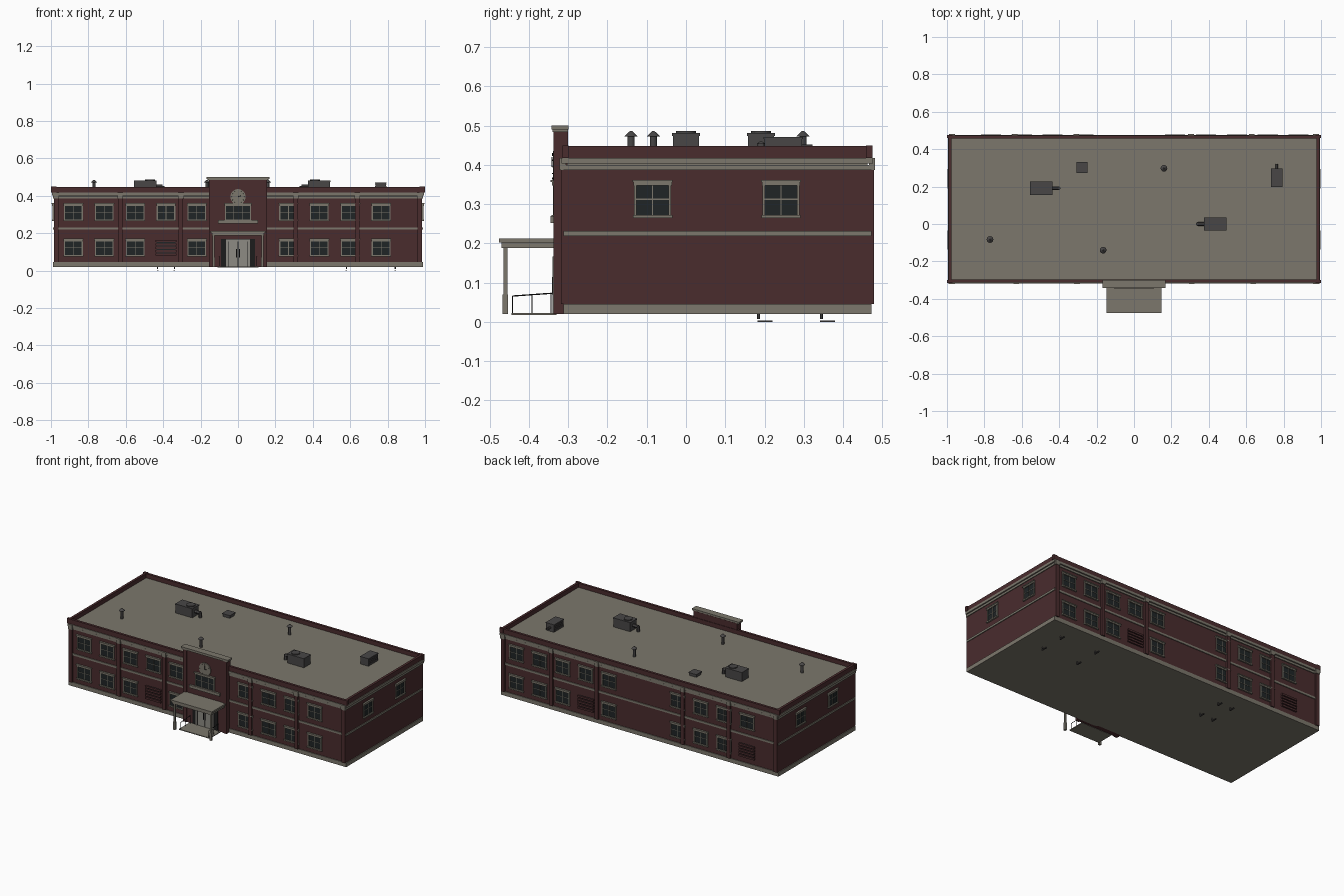
import bpy, bmesh, math
from mathutils import Matrix, Vector

cube = bpy.data.objects.get("Cube")
if cube:
    bpy.data.objects.remove(cube, do_unlink=True)


def material(name, rgb, rough=0.8):
    m = bpy.data.materials.new(name)
    m.use_nodes = True
    m.diffuse_color = (*rgb, 1)
    bsdf = m.node_tree.nodes["Principled BSDF"]
    bsdf.inputs["Base Color"].default_value = (*rgb, 1)
    bsdf.inputs["Roughness"].default_value = rough
    return m


BRICK = material("dark red brick", (0.068, 0.025, 0.027))
STONE = material("warm grey stone", (0.20, 0.185, 0.15))
GLASS = material("dark glass", (0.014, 0.018, 0.019))
METAL = material("dark grey metal", (0.065, 0.062, 0.062))
BLACK = material("black iron", (0.012, 0.012, 0.012))
DOOR = material("pale door", (0.27, 0.26, 0.23))


class Part:
    """Collects solids of one colour into one object."""

    def __init__(self, name, mat):
        self.name, self.mat, self.bm = name, mat, bmesh.new()

    def box(self, x0, x1, y0, y1, z0, z1, frame=Matrix()):
        size = Matrix.Diagonal((x1 - x0, y1 - y0, z1 - z0, 1))
        mid = Matrix.Translation(((x0 + x1) / 2, (y0 + y1) / 2, (z0 + z1) / 2))
        bmesh.ops.create_cube(self.bm, size=1, matrix=frame @ mid @ size)

    def rod(self, a, b, r, r2=None, sides=12):
        a, b = Vector(a), Vector(b)
        turn = (b - a).to_track_quat("Z", "Y").to_matrix().to_4x4()
        bmesh.ops.create_cone(self.bm, cap_ends=True, segments=sides, radius1=r,
                              radius2=r if r2 is None else r2, depth=(b - a).length,
                              matrix=Matrix.Translation((a + b) / 2) @ turn)

    def done(self, smooth=False):
        bmesh.ops.recalc_face_normals(self.bm, faces=self.bm.faces)
        mesh = bpy.data.meshes.new(self.name)
        self.bm.to_mesh(mesh)
        self.bm.free()
        mesh.materials.append(self.mat)
        ob = bpy.data.objects.new(self.name, mesh)
        bpy.context.collection.objects.link(ob)
        if smooth:
            bpy.ops.object.select_all(action="DESELECT")
            ob.select_set(True)
            bpy.context.view_layer.objects.active = ob
            bpy.ops.object.shade_smooth_by_angle()


X, YF, YB = 0.985, -0.307, 0.467      # wall faces
YC, YH = (YF + YB) / 2, (YB - YF) / 2


def slab(part, grow, z0, z1):
    part.box(-X - grow, X + grow, YF - grow, YB + grow, z0, z1)


def ring(part, grow, thick, z0, z1):
    xo, y0, y1 = X + grow, YF - grow, YB + grow
    for s in (-1, 1):
        part.box(*sorted((s * xo, s * (xo - thick))), y0, y1, z0, z1)
    part.box(-xo + thick, xo - thick, y0, y0 + thick, z0, z1)
    part.box(-xo + thick, xo - thick, y1 - thick, y1, z0, z1)


# Main body
walls = Part("brick_walls", BRICK)
slab(walls, 0, 0.045, 0.39)
walls.done()
base = Part("stone_base", STONE)
slab(base, 0.005, 0.02, 0.046)
base.done()
band = Part("floor_band", STONE)
ring(band, 0.005, 0.02, 0.219, 0.232)
band.done()
cornice = Part("cornice", STONE)
ring(cornice, 0.005, 0.02, 0.387, 0.4)
ring(cornice, 0.01, 0.03, 0.403, 0.418)
cornice.done()
roof = Part("roof_deck", STONE)
slab(roof, -0.004, 0.39, 0.421)
roof.done()
parapet = Part("parapet", BRICK)
ring(parapet, 0.006, 0.016, 0.418, 0.448)
for sx in (-1, 1):
    for y in (YF, YB):
        parapet.box(sx * X - 0.014, sx * X + 0.014, y - 0.008, y + 0.008, 0.418, 0.45)
parapet.done()

# Wall frames: local x along the wall, local -y outward
FRONT = Matrix.Translation((0, YF, 0))
BACK = Matrix.Translation((0, YB, 0)) @ Matrix.Rotation(math.pi, 4, "Z")
LEFT = Matrix.Translation((X, YC, 0)) @ Matrix.Rotation(math.pi / 2, 4, "Z")
RIGHT = Matrix.Translation((-X, YC, 0)) @ Matrix.Rotation(-math.pi / 2, 4, "Z")

glass = Part("window_glass", GLASS)
trim = Part("window_trim", STONE)
vents = Part("wall_louvres", BRICK)


def window(f, u, z, w=0.1, bars=1):
    h = w / 2
    glass.box(u - h, u + h, -0.002, 0.002, z, z + 0.08, f)
    for s in (-1, 1):
        trim.box(u + s * (h - 0.003) - 0.003, u + s * (h - 0.003) + 0.003, -0.006, 0.001, z, z + 0.08, f)
    for i in range(bars):
        c = u - h + w * (i + 1) / (bars + 1)
        trim.box(c - 0.0015, c + 0.0015, -0.004, 0.001, z, z + 0.08, f)
    trim.box(u - h, u + h, -0.004, 0.001, z + 0.041, z + 0.044, f)
    trim.box(u - h - 0.002, u + h + 0.002, -0.009, 0.001, z + 0.077, z + 0.086, f)
    trim.box(u - h - 0.004, u + h + 0.004, -0.012, 0.001, z + 0.086, z + 0.092, f)
    trim.box(u - h - 0.003, u + h + 0.003, -0.01, 0.001, z - 0.005, z + 0.003, f)


def louvre(f, u, z):
    glass.box(u - 0.05, u + 0.05, -0.002, 0.002, z, z + 0.085, f)
    for i in range(5):
        vents.box(u - 0.055, u + 0.055, -0.01, 0.001, z + i * 0.018, z + 0.012 + i * 0.018, f)


LOW, HIGH = 0.08, 0.27
columns = [-0.88 + 0.165 * i for i in range(5)] + [0.27 + 0.165 * i for i in range(4)]
for f in (FRONT, BACK):
    for i, u in enumerate(columns):
        window(f, u, HIGH)
        if i == 3 or (f is BACK and i == 8):
            louvre(f, u, LOW)
        else:
            window(f, u, LOW)
for f, side in ((LEFT, 1), (RIGHT, -1)):
    for y in (-0.085, 0.242):
        window(f, side * (y - YC), HIGH, 0.094)

# Pilasters with stone heads
pilasters = Part("brick_pilasters", BRICK)
heads = Part("pilaster_heads", STONE)
for f in (FRONT, BACK):
    for u in (-0.973, -0.63, -0.305, 0.308, 0.637, 0.973):
        pilasters.box(u - 0.012, u + 0.012, -0.012, 0.001, 0.046, 0.4, f)
        heads.box(u - 0.015, u + 0.015, -0.015, 0.001, 0.387, 0.418, f)
pilasters.done()
heads.done()

# Entrance tower
tower = Part("entrance_tower", BRICK)
tower.box(-0.155, 0.155, -0.333, -0.3, 0.02, 0.488)
for s in (-1, 1):
    tower.box(s * 0.143 - 0.012, s * 0.143 + 0.012, -0.338, -0.3, 0.02, 0.488)
tower.done()
cap = Part("tower_cap", STONE)
cap.box(-0.162, 0.162, -0.34, -0.301, 0.484, 0.49)
cap.box(-0.168, 0.168, -0.343, -0.299, 0.49, 0.5)
cap.done()
TOWER = Matrix.Translation((0, -0.333, 0))
window(TOWER, 0, HIGH, 0.14, 2)
trim.box(-0.108, 0.108, -0.012, 0.001, 0.252, 0.27, TOWER)
glass.done()
trim.done()
vents.done()

# Clock
clock = Part("clock_face", STONE)
clock.rod((0, -0.33, 0.395), (0, -0.339, 0.395), 0.041, sides=32)
clock.done(True)
hands = Part("clock_hands", BLACK)
hands.rod((0, -0.341, 0.395), (0, -0.341, 0.42), 0.0015, sides=6)
hands.rod((0, -0.341, 0.395), (0.015, -0.341, 0.4), 0.0015, sides=6)
for i in range(12):
    a = i * math.pi / 6
    hands.rod((0.032 * math.sin(a), -0.34, 0.395 + 0.032 * math.cos(a)),
              (0.036 * math.sin(a), -0.34, 0.395 + 0.036 * math.cos(a)), 0.001, sides=4)
hands.done()

# Doorway
recess = Part("door_surround", BLACK)
recess.box(-0.09, 0.09, -0.335, -0.33, 0.02, 0.17)
recess.done()
doors = Part("double_door", DOOR)
for s in (-1, 1):
    doors.box(*sorted((s * 0.002, s * 0.05)), -0.338, -0.33, 0.022, 0.155)
    doors.box(*sorted((s * 0.054, s * 0.064)), -0.34, -0.33, 0.02, 0.165)
doors.box(-0.064, 0.064, -0.34, -0.33, 0.157, 0.167)
doors.done()
handles = Part("door_handles", BLACK)
for s in (-1, 1):
    handles.rod((s * 0.008, -0.34, 0.07), (s * 0.008, -0.34, 0.115), 0.002, sides=6)
handles.done()

# Porch
canopy = Part("porch_canopy", STONE)
canopy.box(-0.14, 0.14, -0.47, -0.33, 0.188, 0.202)
canopy.box(-0.147, 0.147, -0.476, -0.33, 0.202, 0.213)
canopy.done()
posts = Part("porch_posts", STONE)
for s in (-1, 1):
    posts.box(s * 0.13 - 0.005, s * 0.13 + 0.005, -0.465, -0.455, 0.02, 0.19)
    posts.box(s * 0.13 - 0.007, s * 0.13 + 0.007, -0.467, -0.453, 0.02, 0.07)
posts.done()
step = Part("porch_floor", STONE)
step.box(-0.11, 0.11, -0.445, -0.33, 0.018, 0.023)
step.done()
rails = Part("porch_railings", BLACK)
for s in (-1, 1):
    x = s * 0.1
    rails.rod((x, -0.442, 0.066), (x, -0.342, 0.073), 0.0016, sides=6)
    for y, z in ((-0.442, 0.066), (-0.392, 0.07), (-0.344, 0.073)):
        rails.rod((x, y, 0.02), (x, y, z), 0.0014, sides=6)
rails.done()

# Rooftop fans with ducts
units = Part("rooftop_units", METAL)
for x0, y0, fan, end in ((-0.555, 0.155, -0.47, -0.403), (0.375, -0.036, 0.412, 0.34)):
    units.box(x0, x0 + 0.118, y0 + 0.003, y0 + 0.069, 0.42, 0.476)
    units.box(x0 - 0.002, x0 + 0.12, y0, y0 + 0.072, 0.474, 0.481)
    y = y0 + 0.036
    units.rod((fan, y, 0.48), (fan, y, 0.487), 0.026, sides=20)
    units.rod((fan, y, 0.45), (end, y, 0.45), 0.01)
    units.rod((end, y, 0.454), (end, y, 0.42), 0.01)
units.box(0.735, 0.79, 0.2, 0.295, 0.42, 0.466)
for i in range(4):
    units.box(0.732, 0.793, 0.205, 0.29, 0.43 + i * 0.009, 0.434 + i * 0.009)
units.box(0.732, 0.793, 0.197, 0.298, 0.466, 0.471)
units.rod((0.763, 0.29, 0.445), (0.763, 0.322, 0.445), 0.007)
units.box(-0.303, -0.253, 0.278, 0.328, 0.42, 0.436)
units.box(-0.307, -0.249, 0.274, 0.332, 0.436, 0.441)
units.done(True)

# Roof vent pipes
pipes = Part("roof_vent_pipes", METAL)
for x, y in ((-0.77, -0.083), (-0.165, -0.14), (0.16, 0.298)):
    pipes.rod((x, y, 0.42), (x, y, 0.474), 0.009)
    pipes.rod((x, y, 0.472), (x, y, 0.486), 0.018, 0.003)
pipes.done(True)

# Small hooks beneath the floor
hooks = Part("underside_hooks", METAL)
for x in (-0.43, -0.34, 0.58, 0.84):
    for y in (0.22, 0.38):
        hooks.rod((x, y - 0.035, 0.022), (x, y - 0.035, 0.008), 0.004, sides=6)
        hooks.box(x - 0.004, x + 0.004, y - 0.038, y, 0, 0.004)
hooks.done()
